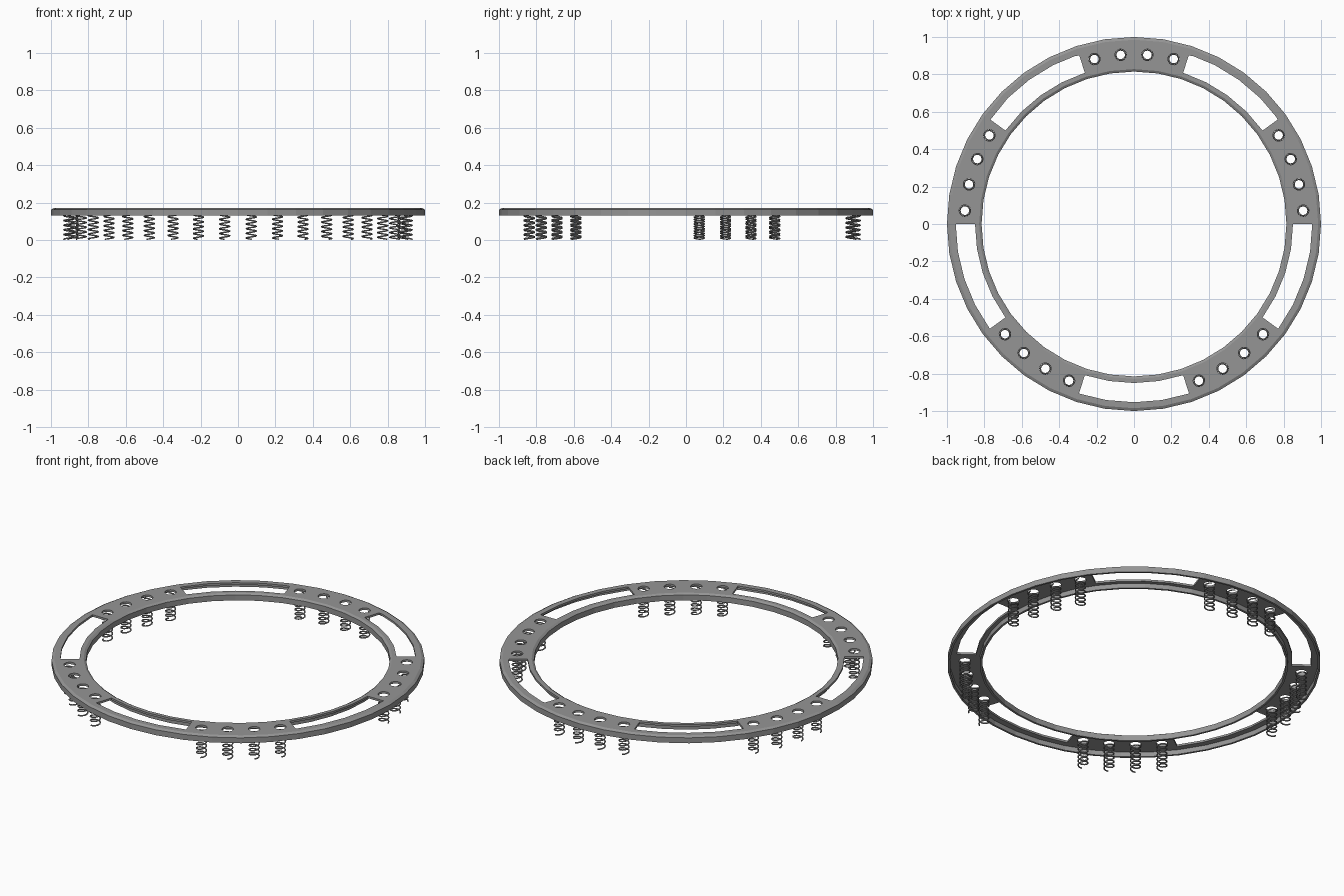
import bpy, bmesh
from math import sin, cos, radians, pi
from mathutils import Matrix

if "Cube" in bpy.data.objects:
    bpy.data.objects.remove(bpy.data.objects["Cube"])

SEGMENTS = 40
BAYS = 5
TOP, BOTTOM, WEB = 0.17, 0.13, 0.158
HOLE_CIRCLE = 0.907


def material(name, rgb):
    mat = bpy.data.materials.new(name)
    mat.use_nodes = True
    colour = (*rgb, 1)
    mat.diffuse_color = colour
    mat.node_tree.nodes["Principled BSDF"].inputs["Base Color"].default_value = colour
    return mat


def revolve(bm, profile, start, end, steps):
    """Sweep a closed (radius, height) profile about z."""
    closed = end - start == 360
    rings = []
    for i in range(steps if closed else steps + 1):
        a = radians(start + (end - start) * i / steps)
        rings.append([bm.verts.new((r * cos(a), r * sin(a), z)) for r, z in profile])
    n = len(profile)
    for i in range(steps):
        a, b = rings[i], rings[(i + 1) % len(rings)]
        for j in range(n):
            k = (j + 1) % n
            bm.faces.new((a[j], b[j], b[k], a[k]))
    if not closed:
        bm.faces.new(rings[0])
        bm.faces.new(rings[-1][::-1])
    bmesh.ops.recalc_face_normals(bm, faces=bm.faces[:])


def to_object(bm, name):
    mesh = bpy.data.meshes.new(name)
    bm.to_mesh(mesh)
    bm.free()
    obj = bpy.data.objects.new(name, mesh)
    bpy.context.collection.objects.link(obj)
    return obj


steel = material("grey steel", (0.3, 0.3, 0.3))

# Pressed channel ring: thin web with chamfered inner and outer lips
bm = bmesh.new()
revolve(bm, [(1, BOTTOM), (1, 0.162), (0.985, TOP), (0.828, TOP), (0.815, 0.162),
             (0.815, BOTTOM), (0.827, BOTTOM), (0.827, WEB), (0.988, WEB), (0.988, BOTTOM)],
        0, 360, SEGMENTS)
ring = to_object(bm, "retainer_ring")
ring.data.materials.append(steel)

# Cutter for the arc windows and the spring holes
hole_angles = [72 * bay + 4.5 + 9 * i for bay in range(BAYS) for i in range(4)]
bm = bmesh.new()
for bay in range(BAYS):
    revolve(bm, [(0.85, 0.1), (0.953, 0.1), (0.953, 0.2), (0.85, 0.2)],
            72 * bay + 36, 72 * bay + 72, 4)
for angle in hole_angles:
    place = Matrix.Rotation(radians(angle), 4, "Z") @ Matrix.Translation((HOLE_CIRCLE, 0, 0.15))
    bmesh.ops.create_cone(bm, cap_ends=True, segments=16, radius1=0.031, radius2=0.031,
                          depth=0.1, matrix=place)
cutter = to_object(bm, "opening_cutter")
cutter.hide_render = True

cut = ring.modifiers.new("openings", "BOOLEAN")
cut.operation = "DIFFERENCE"
cut.solver = "EXACT"
cut.object = cutter
bpy.context.view_layer.objects.active = ring
ring.select_set(True)
bpy.ops.object.modifier_apply(modifier=cut.name)
bpy.data.objects.remove(cutter)

# Coil springs hanging below the holes
TURNS, STEPS, COIL, WIRE = 6, 12, 0.027, 0.004
curve = bpy.data.curves.new("coil_spring", "CURVE")
curve.dimensions = "3D"
curve.bevel_depth = WIRE
curve.bevel_resolution = 1
curve.use_fill_caps = True
spline = curve.splines.new("POLY")
count = TURNS * STEPS + 1
spline.points.add(count - 1)
for i, point in enumerate(spline.points):
    a = 2 * pi * i / STEPS
    z = WIRE + (WEB - 2 * WIRE) * i / (count - 1)
    point.co = (COIL * cos(a), COIL * sin(a), z, 1)
curve.materials.append(steel)
for i, angle in enumerate(hole_angles):
    spring = bpy.data.objects.new(f"coil_spring_{i + 1}", curve)
    spring.matrix_world = (Matrix.Rotation(radians(angle), 4, "Z")
                           @ Matrix.Translation((HOLE_CIRCLE, 0, 0)))
    bpy.context.collection.objects.link(spring)
